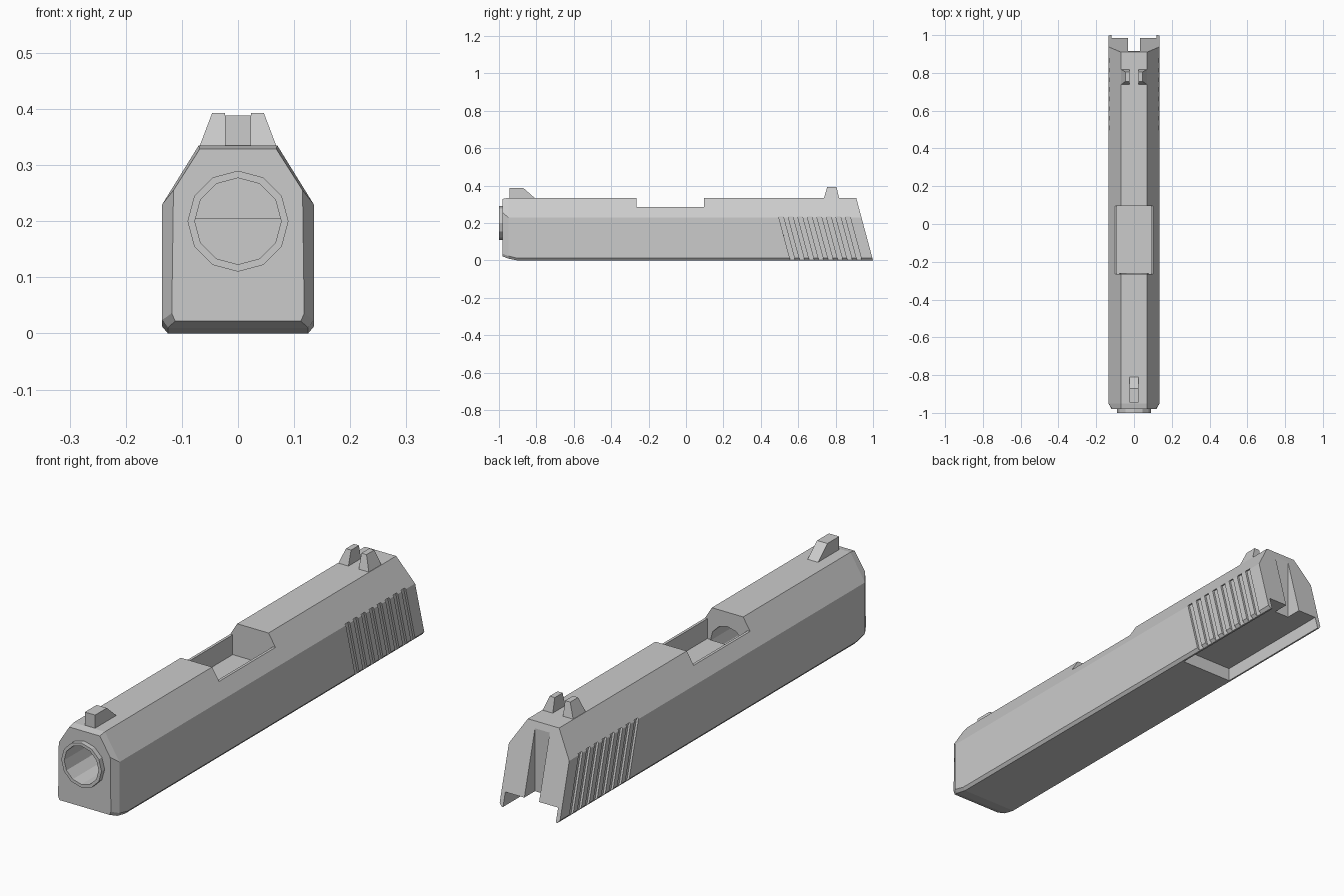
import bpy, bmesh, math

if "Cube" in bpy.data.objects:
    bpy.data.objects.remove(bpy.data.objects["Cube"])

RAKE = 0.09 / 0.335  # backward lean of the rear face and grooves


def make_object(name, bm):
    bmesh.ops.recalc_face_normals(bm, faces=bm.faces[:])
    mesh = bpy.data.meshes.new(name)
    bm.to_mesh(mesh)
    bm.free()
    ob = bpy.data.objects.new(name, mesh)
    bpy.context.collection.objects.link(ob)
    return ob


def loft(name, sections):
    """Skin a list of closed sections with equal point counts and cap the ends."""
    bm = bmesh.new()
    rings = [[bm.verts.new(p) for p in s] for s in sections]
    n = len(rings[0])
    for a, b in zip(rings, rings[1:]):
        for i in range(n):
            j = (i + 1) % n
            bm.faces.new((a[i], a[j], b[j], b[i]))
    bm.faces.new(rings[0])
    bm.faces.new(rings[-1])
    return make_object(name, bm)


def prism_y(name, xz, y0, y1):
    return loft(name, [[(x, y, z) for x, z in xz] for y in (y0, y1)])


def prism_x(name, yz, x0, x1):
    return loft(name, [[(x, y, z) for y, z in yz] for x in (x0, x1)])


def rect(a0, a1, b0, b1):
    return [(a0, b0), (a1, b0), (a1, b1), (a0, b1)]


def mirrored(half):
    return half + [(-x, z) for x, z in reversed(half)]


def circle(r, zc, n=12):
    return [(r * math.cos(2 * math.pi * i / n), zc + r * math.sin(2 * math.pi * i / n))
            for i in range(n)]


def cut(ob, cutter):
    mod = ob.modifiers.new("cut", 'BOOLEAN')
    mod.operation = 'DIFFERENCE'
    mod.solver = 'EXACT'
    mod.object = cutter
    bpy.context.view_layer.objects.active = ob
    bpy.ops.object.modifier_apply(modifier=mod.name)


def discard(cutter):
    bpy.data.objects.remove(cutter, do_unlink=True)


# main body: bevelled nose, constant section, raked rear face
full = mirrored([(0.125, 0), (0.135, 0.012), (0.135, 0.23), (0.07, 0.335)])
shoulder = mirrored([(0.125, 0.010), (0.135, 0.024), (0.135, 0.23), (0.07, 0.335)])
nose = mirrored([(0.112, 0.022), (0.118, 0.036), (0.115, 0.255), (0.068, 0.329)])
body = loft("main_body", [
    [(x, -0.98, z) for x, z in nose],
    [(x, -0.95, z) for x, z in shoulder],
    [(x, -0.90, z) for x, z in full],
    [(x, 1.0 - RAKE * z, z) for x, z in full],
])

# barrel collar standing proud of the nose
collar = prism_y("front_collar", circle(0.09, 0.2), -1.0, -0.95)
bore = prism_y("bore_cutter", circle(0.077, 0.2), -1.1, -0.262)
cut(body, bore)
cut(collar, bore)
discard(bore)

# top window, underside channel and rear slot
cutters = [
    prism_y("window_cutter",
            mirrored([(0.09, 0.205), (0.09, 0.285), (0.2, 0.285), (0.2, 0.5)]),
            -0.265, 0.095),
    prism_y("channel_cutter", rect(-0.118, 0.118, -0.1, 0.055), 0.45, 1.2),
    prism_y("slot_cutter", rect(-0.033, 0.033, -0.1, 0.4), 0.917, 1.2),
]

# raked grip grooves on both sides
for i in range(8):
    y = 0.495 + i * 0.051
    low = y + RAKE * 0.255
    profile = [(y, 0.235), (y + 0.025, 0.235), (low + 0.025, -0.02), (low, -0.02)]
    for s in (-1, 1):
        cutters.append(prism_x("groove_cutter", profile, s * 0.126, s * 0.2))

for c in cutters:
    cut(body, c)
    discard(c)

# front sight ramp
prism_x("front_sight",
        [(-0.945, 0.32), (-0.945, 0.388), (-0.87, 0.388), (-0.81, 0.335), (-0.81, 0.32)],
        -0.023, 0.023)

# pair of tapered rear sight posts
for s, side in ((-1, "left"), (1, "right")):
    levels = [(0.31, 0.085, 0.73, 0.825), (0.335, 0.068, 0.738, 0.818),
              (0.393, 0.046, 0.755, 0.805)]
    loft("rear_sight_" + side,
         [[(s * x, y, z) for x, y in rect(0.023, xo, y0, y1)] for z, xo, y0, y1 in levels])
